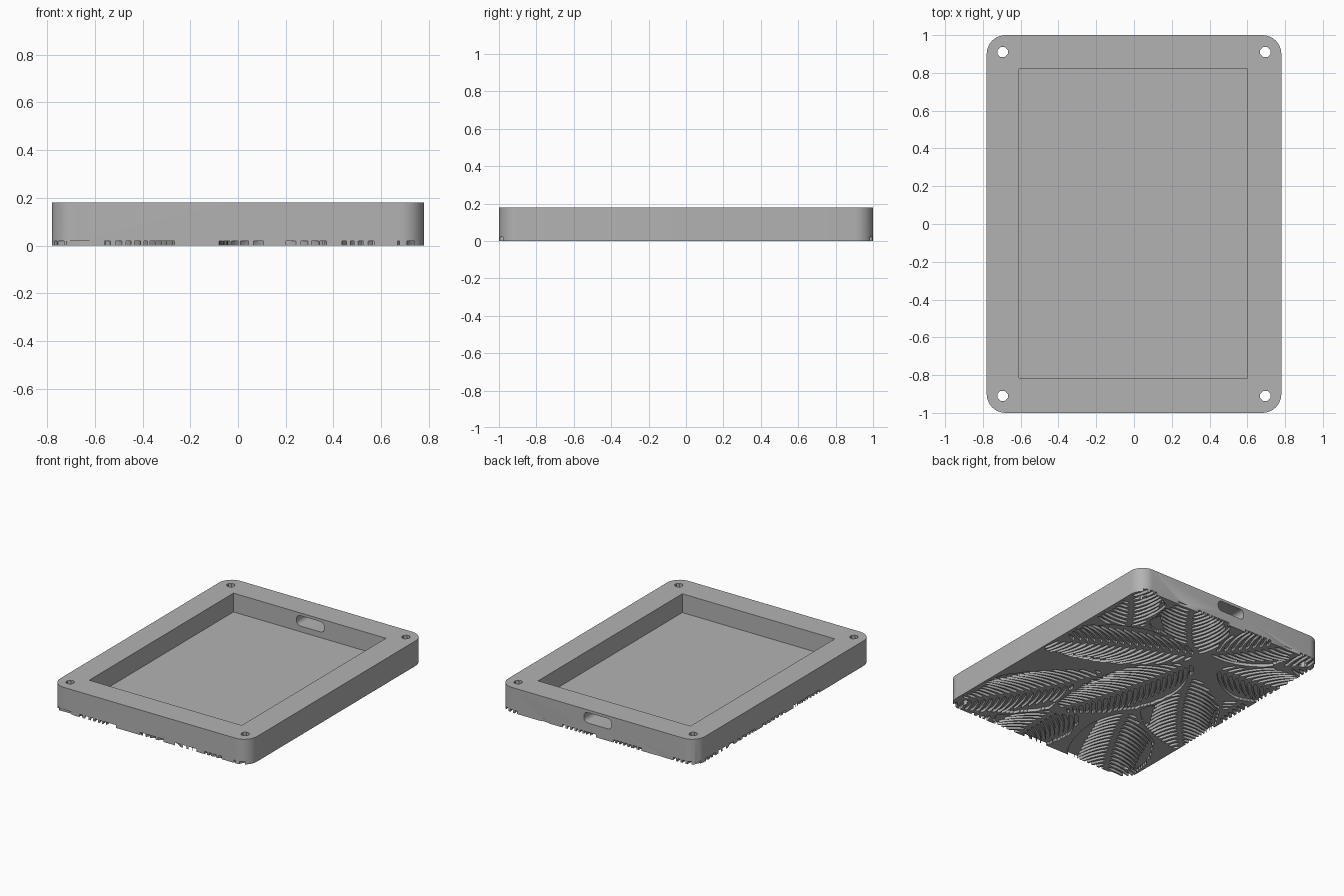
import bpy, bmesh, math
from mathutils import Vector

if "Cube" in bpy.data.objects:
    bpy.data.objects.remove(bpy.data.objects["Cube"])

W, L, H = 0.78, 1.0, 0.18          # half width, half length, height
GROOVE = 0.02                      # carving depth on the underside

grey = bpy.data.materials.new("warm_grey")
grey.diffuse_color = (0.45, 0.45, 0.45, 1)
grey.use_nodes = True
grey.node_tree.nodes["Principled BSDF"].inputs["Base Color"].default_value = grey.diffuse_color


def prism(bm, pts, z0, z1):
    """Closed prism over a flat outline of (x, y) points."""
    low = [bm.verts.new((x, y, z0)) for x, y in pts]
    top = [bm.verts.new((x, y, z1)) for x, y in pts]
    bm.faces.new(low[::-1])
    bm.faces.new(top)
    n = len(pts)
    for i in range(n):
        j = (i + 1) % n
        bm.faces.new((low[i], low[j], top[j], top[i]))


def make(name, bm):
    bmesh.ops.recalc_face_normals(bm, faces=bm.faces)
    me = bpy.data.meshes.new(name)
    bm.to_mesh(me)
    bm.free()
    me.materials.append(grey)
    ob = bpy.data.objects.new(name, me)
    bpy.context.collection.objects.link(ob)
    return ob


def rounded(hx, hy, r, seg):
    pts = []
    for k, (sx, sy) in enumerate(((1, 1), (-1, 1), (-1, -1), (1, -1))):
        for i in range(seg + 1):
            a = (k + i / seg) * math.pi / 2
            pts.append((sx * (hx - r) + r * math.cos(a), sy * (hy - r) + r * math.sin(a)))
    return pts


def cut(body, bm, name):
    cutter = make(name, bm)
    cutter.hide_render = True
    mod = body.modifiers.new(name, 'BOOLEAN')
    mod.operation, mod.solver, mod.object = 'DIFFERENCE', 'EXACT', cutter
    mod.use_self = True
    bpy.context.view_layer.objects.active = body
    bpy.ops.object.modifier_apply(modifier=mod.name)
    bpy.data.objects.remove(cutter)


# tray body with rounded corners
bm = bmesh.new()
prism(bm, rounded(W, L, 0.1, 8), 0, H)
tray = make("tray", bm)

# rectangular pocket
bm = bmesh.new()
prism(bm, [(-0.61, -0.815), (0.6, -0.815), (0.6, 0.82), (-0.61, 0.82)], 0.045, H + 0.1)
cut(tray, bm, "pocket_cutter")

# corner screw holes
bm = bmesh.new()
for sx in (-1, 1):
    for sy in (-1, 1):
        ring = [(sx * 0.695 + 0.029 * math.cos(a), sy * 0.91 + 0.029 * math.sin(a))
                for a in (math.pi / 4 * (i + 0.5) for i in range(8))]
        prism(bm, ring, -0.1, H + 0.1)
cut(tray, bm, "screw_hole_cutter")

# cable slot through the back wall
bm = bmesh.new()
prism(bm, rounded(0.11, 0.037, 0.03, 4), -0.15, 0.15)
for v in bm.verts:
    v.co = Vector((v.co.x, 0.92 - v.co.z, 0.123 + v.co.y))
cut(tray, bm, "cable_slot_cutter")

# leaves on the underside: base x, y, tip x, y, half width, bend (front leaves first)
LEAVES = [
    (-0.10, 0.55, 0.95, -0.02, 0.25, 0.05),
    (-0.08, 0.52, 0.42, 1.15, 0.27, -0.04),
    (-0.12, 0.48, 0.18, -0.62, 0.25, -0.05),
    (-0.10, 0.60, -0.50, 1.20, 0.24, 0.04),
    (-0.28, 0.50, -1.05, 0.62, 0.24, 0.03),
    (-0.22, 0.32, -0.85, -0.50, 0.26, 0.05),
    (0.20, 0.00, 0.85, -1.05, 0.26, -0.05),
    (0.42, 0.40, 0.95, 1.05, 0.24, 0.04),
    (-0.20, -0.30, -0.75, -1.20, 0.28, 0.04),
    (0.15, -0.45, 0.12, -1.25, 0.27, 0.03),
    (0.40, -0.55, 0.75, -1.30, 0.30, 0.03),
    (-0.70, 0.30, -0.80, -0.45, 0.20, 0.02),
    (-0.55, 0.75, -0.95, 1.10, 0.22, 0.02),
]


class Leaf:
    def __init__(self, bx, by, tx, ty, width, bend):
        self.base = Vector((bx, by))
        axis = Vector((tx, ty)) - self.base
        self.len, self.width, self.bend = axis.length, width, bend
        self.d = axis.normalized()
        self.n = Vector((-self.d.y, self.d.x))

    def rib(self, t):
        return self.base + self.d * (t * self.len) + self.n * (self.bend * 4 * t * (1 - t))

    def inside(self, p, margin=0.0):
        q = p - self.base
        t = q.dot(self.d) / self.len
        if not 0 < t < 1:
            return False
        s = q.dot(self.n) - self.bend * 4 * t * (1 - t)
        return abs(s) < self.width * math.sin(math.pi * t) ** 0.7 + margin


def vein(leaf, t, side, above):
    """Centre line of one vein groove, curving towards the leaf tip."""
    p = leaf.rib(t) + leaf.n * side * 0.016
    ang, step, runs, run = math.radians(62), 0.025, [], []
    for _ in range(22):
        ok = (leaf.inside(p) and -W - 0.03 < p.x < W - 0.015 and abs(p.y) < L + 0.03
              and not any(o.inside(p, 0.012) for o in above))
        if ok:
            run.append(p.copy())
        elif run:
            runs.append(run)
            run = []
        p = p + (leaf.d * math.cos(ang) + leaf.n * side * math.sin(ang)) * step
        ang = max(ang - 0.055, 0.3)
    return [r for r in runs + [run] if len(r) > 2]


# carve the vein grooves
bm = bmesh.new()
leaves = [Leaf(*row) for row in LEAVES]
for k, leaf in enumerate(leaves):
    count = int(leaf.len / 0.047)
    for i in range(1, count):
        for side in (-1, 1):
            for line in vein(leaf, i / count, side, leaves[:k]):
                left, right = [], []
                for j, p in enumerate(line):
                    a, b = line[max(j - 1, 0)], line[min(j + 1, len(line) - 1)]
                    d = (b - a).normalized()
                    half = 0.005 if j in (0, len(line) - 1) else 0.0125
                    off = Vector((-d.y, d.x)) * half
                    left.append(p + off)
                    right.append(p - off)
                prism(bm, [tuple(q) for q in right + left[::-1]], -0.03, GROOVE)
cut(tray, bm, "vein_groove_cutter")

# smooth corners, crisp edges
bpy.context.view_layer.objects.active = tray
tray.select_set(True)
bpy.ops.object.shade_smooth_by_angle(angle=math.radians(30))
